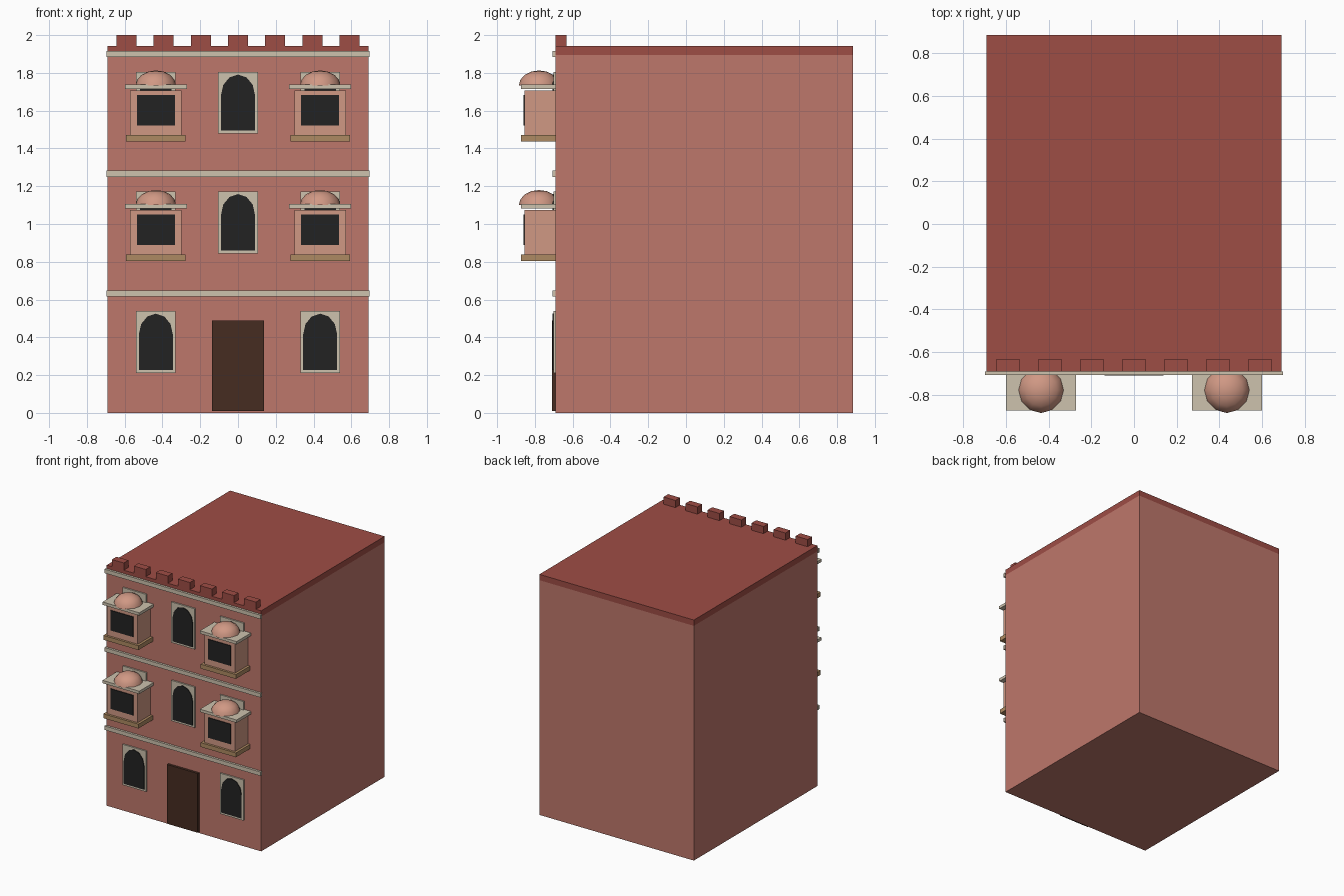
import bpy, bmesh, math
from mathutils import Matrix

if "Cube" in bpy.data.objects:
    bpy.data.objects.remove(bpy.data.objects["Cube"])


def material(name, srgb):
    m = bpy.data.materials.new(name)
    lin = [((c / 255 + 0.055) / 1.055) ** 2.4 for c in srgb]
    m.diffuse_color = (*lin, 1)
    m.use_nodes = True
    m.node_tree.nodes["Principled BSDF"].inputs["Base Color"].default_value = m.diffuse_color
    return m


WALL = material("terracotta wall", (190, 119, 107))
ROOF = material("dark red roof", (158, 77, 69))
STONE = material("pale stone", (205, 194, 174))
BAY = material("salmon plaster", (208, 152, 132))
WOOD = material("tan ledge", (174, 138, 98))
DOOR = material("dark wood", (70, 44, 33))
GLASS = material("dark glass", (34, 34, 34))

FRONT = -0.69   # y of the facade
FLOOR = 0.633   # storey height
BAY_X = 0.435


def finish(name, bm, mat):
    bmesh.ops.recalc_face_normals(bm, faces=bm.faces)
    me = bpy.data.meshes.new(name)
    bm.to_mesh(me)
    bm.free()
    me.materials.append(mat)
    ob = bpy.data.objects.new(name, me)
    bpy.context.collection.objects.link(ob)
    return ob


def box(name, x0, x1, y0, y1, z0, z1, mat):
    bm = bmesh.new()
    m = Matrix.Translation(((x0 + x1) / 2, (y0 + y1) / 2, (z0 + z1) / 2))
    m = m @ Matrix.Diagonal((x1 - x0, y1 - y0, z1 - z0, 1))
    bmesh.ops.create_cube(bm, size=1, matrix=m)
    return finish(name, bm, mat)


def arch_window(x, z):
    """Stone surround with an arched dark pane; z is the surround's foot."""
    box("window_surround", x - 0.105, x + 0.105, FRONT - 0.012, FRONT, z, z + 0.328, STONE)
    spring, w, rise = z + 0.203, 0.09, 0.11
    pts = [(x - w, z + 0.016), (x + w, z + 0.016)]
    pts += [(x + w * math.cos(math.pi * i / 6), spring + rise * math.sin(math.pi * i / 6)) for i in range(7)]
    bm = bmesh.new()
    face = bm.faces.new([bm.verts.new((px, FRONT - 0.018, pz)) for px, pz in pts])
    ext = bmesh.ops.extrude_face_region(bm, geom=[face])
    vs = [g for g in ext["geom"] if isinstance(g, bmesh.types.BMVert)]
    bmesh.ops.translate(bm, verts=vs, vec=(0, 0.007, 0))
    finish("window_pane", bm, GLASS)


def bay(x, dz):
    """Projecting balcony bay with ledge, canopy and half dome."""
    box("bay_ledge", x - 0.157, x + 0.157, -0.873, FRONT, 0.803 + dz, 0.838 + dz, WOOD)
    box("bay_body", x - 0.137, x + 0.137, -0.855, FRONT, 0.838 + dz, 1.074 + dz, BAY)
    box("bay_opening", x - 0.101, x + 0.101, -0.861, -0.854, 0.888 + dz, 1.05 + dz, GLASS)
    box("bay_canopy", x - 0.164, x + 0.164, -0.873, FRONT, 1.083 + dz, 1.106 + dz, STONE)
    bm = bmesh.new()
    bmesh.ops.create_uvsphere(bm, u_segments=12, v_segments=8, radius=1)
    bmesh.ops.delete(bm, geom=[v for v in bm.verts if v.co.z < -0.01], context='VERTS')
    bmesh.ops.contextual_create(bm, geom=[e for e in bm.edges if e.is_boundary])
    bm.transform(Matrix.Translation((x, -0.778, 1.1 + dz)) @ Matrix.Diagonal((0.107, 0.107, 0.08, 1)))
    dome = finish("bay_dome", bm, BAY)
    bpy.ops.object.select_all(action='DESELECT')
    dome.select_set(True)
    bpy.context.view_layer.objects.active = dome
    bpy.ops.object.shade_smooth_by_angle(angle=math.radians(40))


# main block, roof and battlements
box("building_body", -0.69, 0.69, FRONT, 0.885, 0, 1.895, WALL)
box("roof_slab", -0.69, 0.69, FRONT, 0.885, 1.895, 1.942, ROOF)
for i in range(-3, 4):
    c = i * 0.1967
    box("merlon", c - 0.053, c + 0.053, FRONT, -0.632, 1.942, 2.0, ROOF)

# string courses above each storey
for i in (1, 2, 3):
    box("string_course", -0.697, 0.697, -0.708, FRONT, i * FLOOR - 0.016, i * FLOOR + 0.016, STONE)

# ground floor door
box("door", -0.137, 0.137, -0.71, FRONT, 0.01, 0.488, DOOR)

# windows on all storeys, bays on the upper two
for floor in range(3):
    dz = floor * FLOOR
    for x in (-BAY_X, 0, BAY_X):
        if floor or x:
            arch_window(x, 0.212 + dz)
        if floor and x:
            bay(x, dz - FLOOR)
